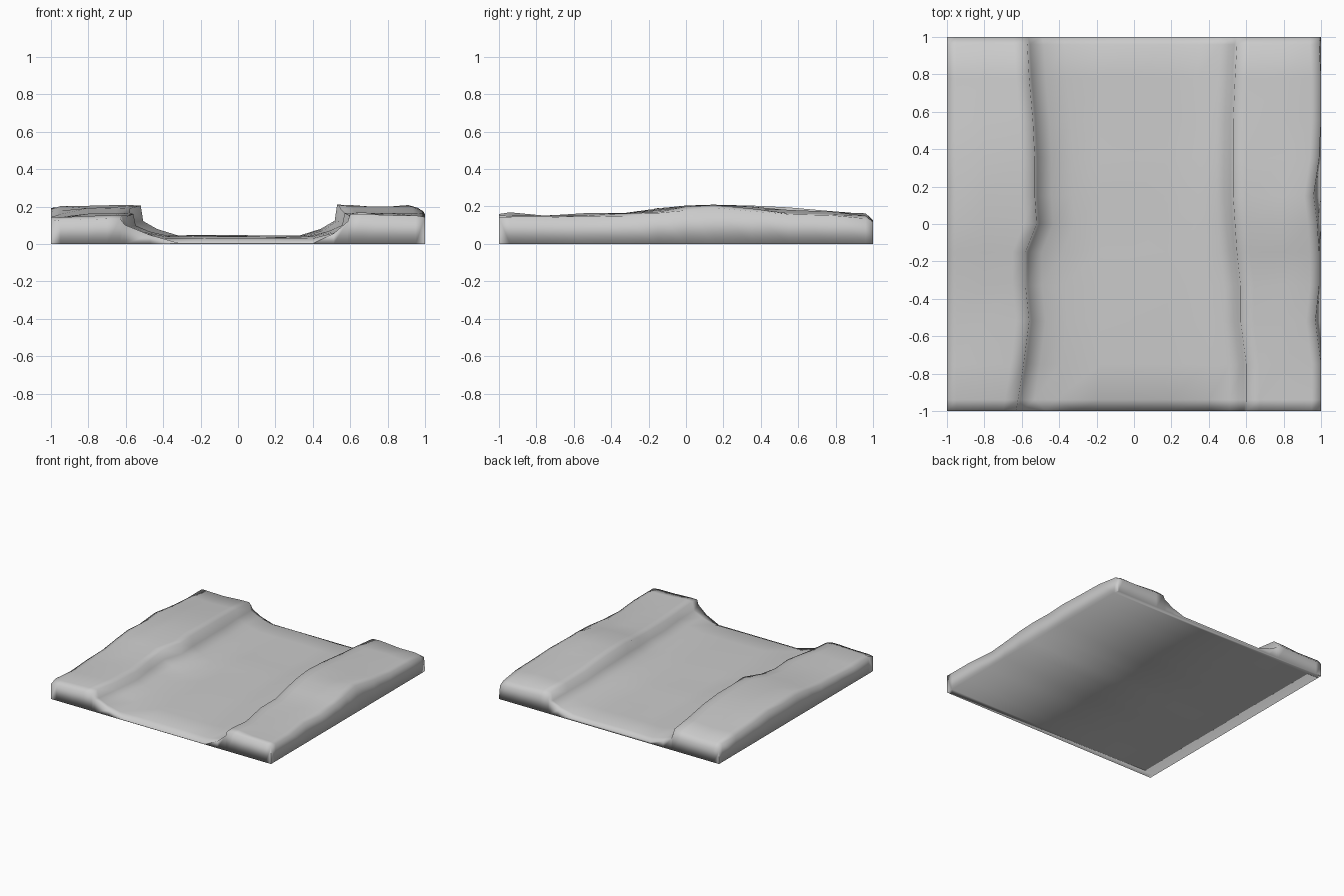
import bpy, bmesh, random

if "Cube" in bpy.data.objects:
    bpy.data.objects.remove(bpy.data.objects["Cube"])
random.seed(4)

# Stations along the channel:
# y, left edge x, left height, right edge x, right height, floor height, right-side inset
rows = [
    (-1.00, -0.63, 0.135, 0.60, 0.160, 0.003, 0.00),
    (-0.94, -0.62, 0.155, 0.60, 0.165, 0.030, 0.00),
    (-0.75, -0.59, 0.150, 0.60, 0.150, 0.040, 0.00),
    (-0.52, -0.56, 0.160, 0.57, 0.165, 0.040, 0.03),
    (-0.33, -0.58, 0.165, 0.57, 0.165, 0.045, 0.01),
    (-0.15, -0.58, 0.190, 0.55, 0.185, 0.045, 0.01),
    (0.00, -0.52, 0.205, 0.54, 0.205, 0.045, 0.02),
    (0.15, -0.53, 0.205, 0.53, 0.210, 0.045, 0.04),
    (0.35, -0.53, 0.205, 0.53, 0.200, 0.045, 0.01),
    (0.55, -0.54, 0.195, 0.53, 0.180, 0.040, 0.00),
    (0.78, -0.56, 0.175, 0.54, 0.170, 0.040, 0.00),
    (0.96, -0.57, 0.160, 0.55, 0.160, 0.035, 0.01),
    (1.00, -0.58, 0.115, 0.55, 0.125, 0.015, 0.01),
]


def wobble(a):
    return random.uniform(-a, a)


def bank(edge, h, floor, side, inset, end, spread):
    """Half cross-section from the outer rim down to the channel floor."""
    e = abs(edge)
    n = 0 if end else 0.009
    foot = floor + (h - floor) * (0.75 if end else 0.48)
    pts = [
        (1.0, 0.0),
        (1.0 - inset, h * 0.90 + wobble(n)),
        (0.95 - inset, h * 0.95 + wobble(n)),
        (0.80, h * 0.96 + wobble(n)),
        (e + 0.07, h + wobble(n * 0.5)),
        (e, h),
        (e - 0.01 - 0.1 * spread, foot),
        (e - 0.07 - 0.6 * spread, floor + (foot - floor) * 0.45),
        (e - 0.17 - spread, floor),
    ]
    return [(side * x, z) for x, z in pts]


bm = bmesh.new()
grid = []
for i, (y, xl, hl, xr, hr, fl, inset) in enumerate(rows):
    end = i in (0, len(rows) - 1)
    left = bank(xl, hl, fl, -1, 0, end, 0.15 if i == 0 else 0.03)
    right = bank(xr, hr, fl, 1, inset, end, 0.03)
    floor = [(x, fl + (0 if end else wobble(0.004))) for x in (-0.18, 0.0, 0.18)]
    section = left + floor + right[::-1]
    grid.append([bm.verts.new((x, y, z)) for x, z in section])


# Front and back skirts reaching the ground
def skirt(row):
    inner = [bm.verts.new((v.co.x, v.co.y, 0)) for v in row[1:-1]]
    return [row[0]] + inner + [row[-1]]


front, back = skirt(grid[0]), skirt(grid[-1])
rings = [front] + grid + [back]
for a, b in zip(rings, rings[1:]):
    for j in range(len(a) - 1):
        loop = list(dict.fromkeys((a[j], a[j + 1], b[j + 1], b[j])))
        if len(loop) > 2:
            bm.faces.new(loop)

# Flat underside, in strips joining the two ground rims
bm.faces.new(front + [grid[1][-1], grid[1][0]])
bm.faces.new(back + [grid[-2][-1], grid[-2][0]])
for a, b in zip(grid[1:-1], grid[2:-1]):
    bm.faces.new((a[0], a[-1], b[-1], b[0]))

bmesh.ops.recalc_face_normals(bm, faces=bm.faces)
mesh = bpy.data.meshes.new("channel_terrain_tile")
bm.to_mesh(mesh)
bm.free()
for p in mesh.polygons:
    p.use_smooth = True
tile = bpy.data.objects.new("channel_terrain_tile", mesh)
bpy.context.collection.objects.link(tile)
